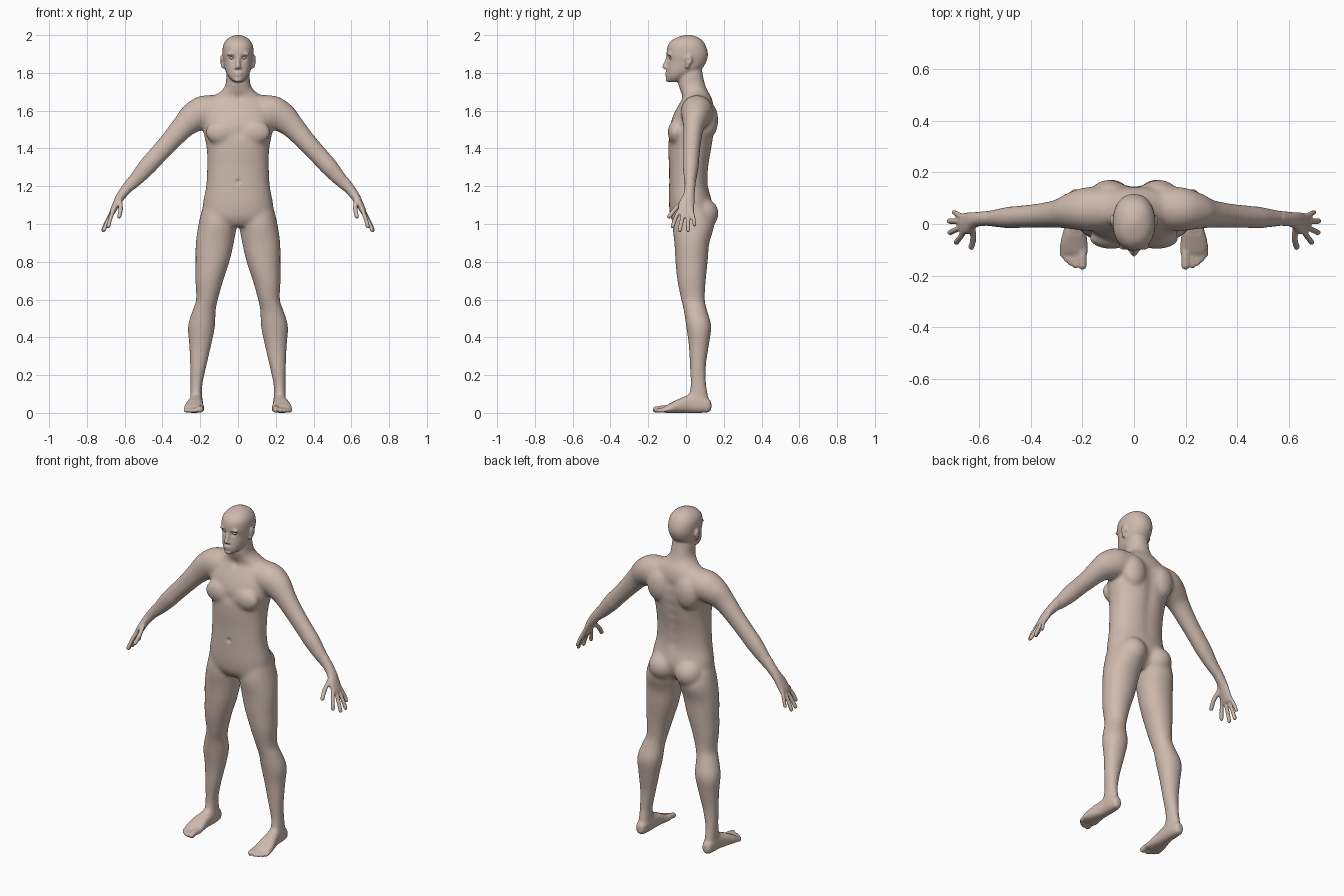
import bpy, bmesh, math
from mathutils import Vector, Matrix

bm = bmesh.new()
SIDES = (1, -1)


def loft(rings, side=1, power=2.0, n=32, steps=5):
    """Closed skin over rings (centre, u, v), eased between rings."""
    def point(i):
        return [c for vec in rings[max(0, min(i, len(rings) - 1))] for c in vec]
    fine = []
    for i in range(len(rings) - 1):
        a, b, c, d = (point(i + k) for k in (-1, 0, 1, 2))
        for s in range(steps):
            t = s / steps
            fine.append([q + 0.5 * t * (r - p + t * (2*p - 5*q + 4*r - w + t * (3*(q - r) + w - p)))
                         for p, q, r, w in zip(a, b, c, d)])
    fine.append(point(len(rings) - 1))
    loops = []
    for f in fine:
        c, u, v = Vector(f[:3]), Vector(f[3:6]), Vector(f[6:])
        loop = []
        for k in range(n):
            a = 2 * math.pi * k / n
            ca, sa = math.cos(a), math.sin(a)
            p = (c + u * math.copysign(abs(ca) ** (2 / power), ca)
                 + v * math.copysign(abs(sa) ** (2 / power), sa))
            loop.append(bm.verts.new((p.x * side, p.y, p.z)))
        loops.append(loop)
    for l0, l1 in zip(loops, loops[1:]):
        for k in range(n):
            bm.faces.new((l0[k], l0[(k + 1) % n], l1[(k + 1) % n], l1[k]))
    bm.faces.new(loops[0][::-1])
    bm.faces.new(loops[-1])


def slabs(rows, side=1, power=2.2):
    """Stack of level sections: z, centre x, half width, front y, back y."""
    loft([((x, (f + b) / 2, z), (w, 0, 0), (0, (b - f) / 2, 0)) for z, x, w, f, b in rows],
         side, power)


def blob(c, r, side=1):
    m = Matrix.Translation((c[0] * side, c[1], c[2])) @ Matrix.Diagonal((*r, 1))
    bmesh.ops.create_uvsphere(bm, u_segments=24, v_segments=16, radius=1, matrix=m)


def tube(rows, side=1, ref=(0, 1, 0), n=24):
    """Limb along a path: x, y, z, radius along ref, radius across."""
    pts = [Vector(r[:3]) for r in rows]
    rings = []
    for i, r in enumerate(rows):
        t = (pts[min(i + 1, len(pts) - 1)] - pts[max(i - 1, 0)]).normalized()
        u = (Vector(ref) - t * t.dot(Vector(ref))).normalized()
        rings.append((pts[i], u * r[3], t.cross(u) * r[4]))
    loft(rings, side, n=n)


def digit(points, r, side):
    tube([(*p, r, r) for p in points], side, (1, 0, 0), 12)
    blob(points[-1], (r, r, r), side)


# Torso and neck
slabs([(0.985, 0, .11, -.05, .09), (1.03, 0, .178, -.08, .125), (1.1, 0, .187, -.09, .14),
       (1.2, 0, .169, -.09, .118), (1.3, 0, .164, -.09, .12), (1.4, 0, .166, -.094, .138),
       (1.5, 0, .185, -.088, .152), (1.57, 0, .188, -.07, .152), (1.63, 0, .17, -.04, .145),
       (1.67, 0, .135, -.02, .135), (1.705, 0, .088, -.03, .115), (1.74, 0, .066, -.04, .1),
       (1.8, 0, .06, -.042, .087), (1.86, 0, .05, -.03, .08)])

# Head
slabs([(1.752, 0, .02, -.092, -.05), (1.764, 0, .037, -.104, 0), (1.79, 0, .057, -.104, .035),
       (1.82, 0, .069, -.103, .082), (1.86, 0, .077, -.098, .108), (1.9, 0, .082, -.103, .116),
       (1.945, 0, .079, -.096, .104), (1.975, 0, .061, -.072, .083),
       (1.992, 0, .037, -.035, .054), (2.001, 0, .012, 0, .024)])

# Nose, lips and chin
tube([(0, -.094, 1.892, .009, .008), (0, -.103, 1.86, .010, .010),
      (0, -.111, 1.836, .013, .013), (0, -.109, 1.822, .010, .010)], ref=(1, 0, 0))
blob((0, -.115, 1.831), (.011, .012, .010))
blob((0, -.102, 1.799), (.024, .010, .006))
blob((0, -.101, 1.787), (.021, .010, .006))
blob((0, -.096, 1.764), (.022, .013, .013))

for s in SIDES:
    # Nostrils, brows and ears
    blob((.012, -.105, 1.827), (.008, .010, .007), s)
    blob((.032, -.088, 1.899), (.028, .015, .009), s)
    blob((.084, .014, 1.868), (.013, .020, .028), s)
    blob((.08, .007, 1.838), (.010, .012, .016), s)

    # Chest, shoulder blades, buttocks
    blob((.088, -.055, 1.485), (.085, .042, .065), s)
    blob((.095, .115, 1.55), (.075, .056, .10), s)
    blob((.088, .085, 1.055), (.084, .088, .085), s)

    # Leg
    slabs([(1.08, .105, .085, -.06, .12), (1.0, .108, .101, -.072, .15), (.9, .123, .101, -.062, .124),
           (.8, .135, .09, -.056, .115), (.7, .152, .074, -.046, .105), (.6, .164, .058, -.026, .1),
           (.54, .18, .062, -.012, .113), (.46, .193, .072, 0, .134), (.36, .2, .059, .014, .122),
           (.25, .21, .044, .02, .106), (.15, .22, .032, .023, .108), (.09, .221, .032, .015, .118),
           (.035, .221, .029, .005, .12)], s, 2.1)

    # Foot: y, centre x, half width, underside, top
    loft([((x, y, (lo + hi) / 2), (w, 0, 0), (0, 0, (hi - lo) / 2)) for y, x, w, lo, hi in (
        (.134, .222, .013, .018, .055), (.12, .222, .027, .004, .075), (.08, .221, .034, 0, .095),
        (.03, .222, .036, 0, .10), (-.02, .228, .043, 0, .083), (-.07, .232, .052, 0, .058),
        (-.105, .23, .052, 0, .040), (-.12, .226, .044, .003, .030))], s, 2.4)
    for x, tip, r in ((.199, -.160, .017), (.226, -.160, .012), (.245, -.150, .0115),
                      (.262, -.137, .011), (.276, -.120, .0105)):
        digit([(x, -.08, r + .008), (x, (tip - .09) / 2, r + .006), (x, tip, r)], r, s)

    # Arm and palm
    tube([(.10, .06, 1.6, .085, .085), (.185, .057, 1.59, .085, .089), (.24, .05, 1.56, .072, .08),
          (.29, .04, 1.515, .056, .064), (.36, .033, 1.437, .048, .054), (.435, .028, 1.355, .044, .05),
          (.48, .025, 1.305, .043, .049), (.54, .022, 1.237, .034, .039), (.592, .02, 1.183, .028, .029),
          (.622, .014, 1.145, .032, .024), (.642, .004, 1.11, .041, .02), (.662, 0, 1.07, .043, .016),
          (.669, 0, 1.052, .036, .012)], s)

    # Fingers and thumb
    digit([(.655, -.028, 1.085), (.675, -.056, 1.03), (.687, -.071, .988)], .0115, s)
    digit([(.660, -.010, 1.075), (.692, -.024, 1.01), (.711, -.033, .967)], .0115, s)
    digit([(.662, .010, 1.075), (.696, .011, 1.01), (.714, .011, .967)], .0115, s)
    digit([(.660, .026, 1.085), (.685, .040, 1.03), (.696, .045, .995)], .0105, s)
    digit([(.625, -.008, 1.13), (.621, -.056, 1.08), (.629, -.089, 1.04)], .0125, s)

# Fuse all parts into one skin
bmesh.ops.recalc_face_normals(bm, faces=bm.faces[:])
mesh = bpy.data.meshes.new("body")
bm.to_mesh(mesh)
bm.free()
body = bpy.data.objects.new("body", mesh)
bpy.context.collection.objects.link(body)
mod = body.modifiers.new("fuse", 'REMESH')
mod.mode = 'VOXEL'
mod.voxel_size = 0.0055
fused = bpy.data.meshes.new_from_object(body.evaluated_get(bpy.context.evaluated_depsgraph_get()))
body.modifiers.clear()
body.data = fused


# Soften the joins, most strongly on trunk and limbs
def soften(bm, verts, times):
    for _ in range(times):
        bmesh.ops.smooth_vert(bm, verts=verts, factor=0.5,
                              use_axis_x=True, use_axis_y=True, use_axis_z=True)


bm = bmesh.new()
bm.from_mesh(fused)
soften(bm, bm.verts[:], 3)
soften(bm, [v for v in bm.verts if .07 < v.co.z < 1.73 and abs(v.co.x) < .58 and v.co.y > -.115], 25)

# Sculpted hollows: eye sockets, ears, spine, navel, collar, breastbone
dents = [((0, -.09, 1.225), .012, (0, .008, 0)), ((0, -.035, 1.665), .02, (0, .008, 0)),
         ((0, -.093, 1.48), .03, (0, .006, 0)), ((0, -.118, 1.793), .008, (0, .003, 0))]
dents += [((0, .15, 1.22 + .06 * k), .035, (0, -.008, 0)) for k in range(7)]
for s in SIDES:
    dents += [((s * .032, -.094, 1.880), .016, (0, .013, 0)),
              ((s * .098, .012, 1.866), .011, (-s * .007, 0, 0))]
for v in bm.verts:
    start = v.co.copy()
    for c, r, push in dents:
        d2 = (start - Vector(c)).length_squared / (r * r)
        if d2 < 9:
            v.co += Vector(push) * math.exp(-d2)
# Eyelids
for s in SIDES:
    blob((.032, -.076, 1.879), (.014, .012, .008), s)
bm.to_mesh(fused)
bm.free()
fused.polygons.foreach_set("use_smooth", [True] * len(fused.polygons))

skin = bpy.data.materials.new("skin")
skin.diffuse_color = (0.62, 0.49, 0.42, 1)
fused.materials.clear()
fused.materials.append(skin)
